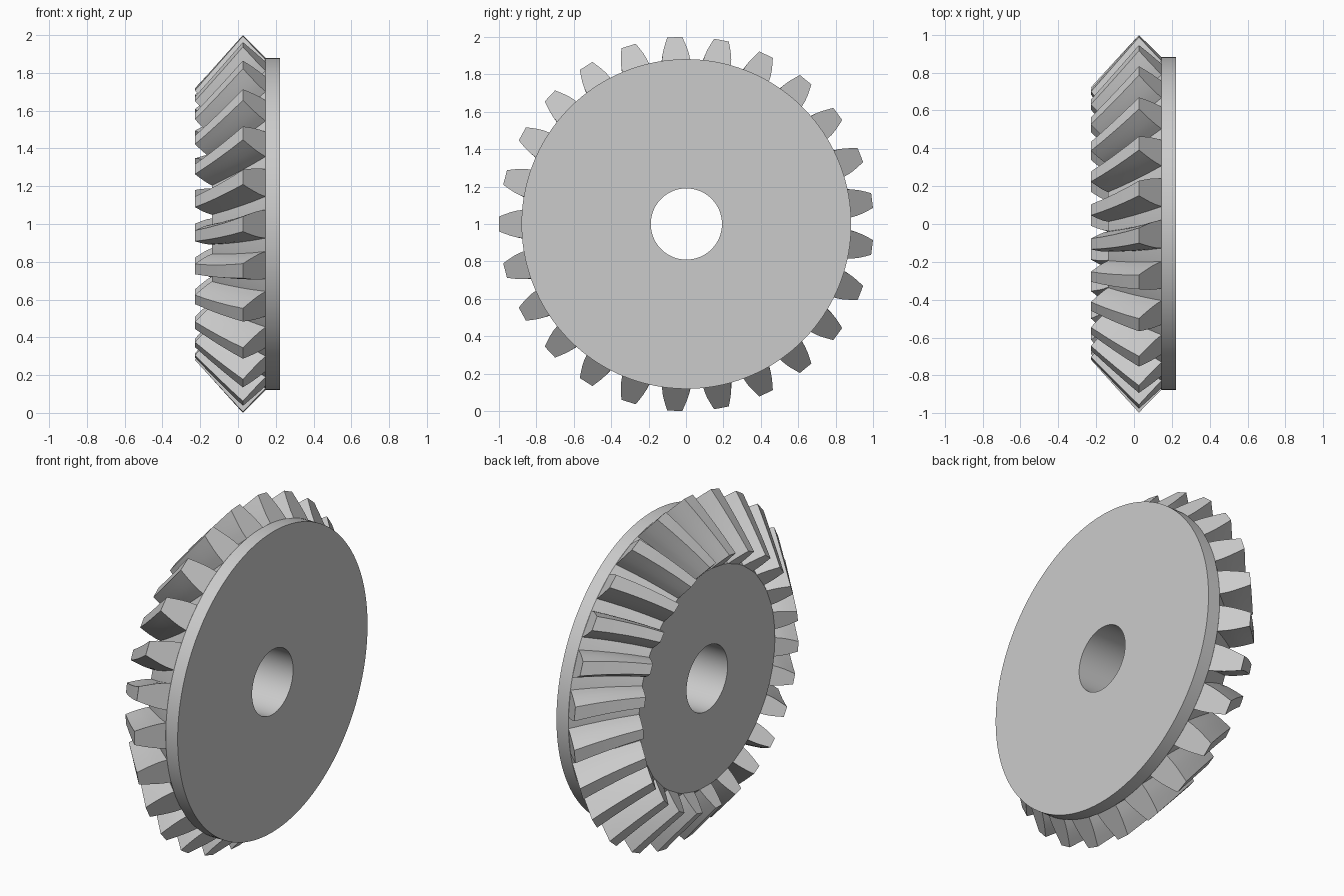
import bpy
import bmesh
from math import sin, cos, pi, radians
from mathutils import Vector

if "Cube" in bpy.data.objects:
    bpy.data.objects.remove(bpy.data.objects["Cube"], do_unlink=True)

TEETH = 25
SEGMENTS = 150
TWIST = radians(5)
CENTRE = Vector((0, 0.002, 1))

steel = bpy.data.materials.new("light grey steel")
steel.use_nodes = True
grey = (0.6, 0.6, 0.6, 1)
steel.diffuse_color = grey
steel.node_tree.nodes["Principled BSDF"].inputs["Base Color"].default_value = grey


def polar(x, r, angle):
    """Point at radius r about the gear axis, which runs along x."""
    return CENTRE + Vector((x, r * cos(angle), r * sin(angle)))


def finish(bm, name):
    bmesh.ops.recalc_face_normals(bm, faces=bm.faces)
    mesh = bpy.data.meshes.new(name)
    bm.to_mesh(mesh)
    bm.free()
    mesh.materials.append(steel)
    obj = bpy.data.objects.new(name, mesh)
    bpy.context.collection.objects.link(obj)
    bpy.ops.object.select_all(action="DESELECT")
    obj.select_set(True)
    bpy.context.view_layer.objects.active = obj
    bpy.ops.object.shade_smooth_by_angle(angle=radians(25))
    return obj


def bridge(bm, a, b):
    for i in range(len(a)):
        j = (i + 1) % len(a)
        bm.faces.new((a[i], a[j], b[j], b[i]))


# Gear body: back plate, root cone, flat hub face and bore, turned about x
profile = [(0.223, 0.19), (0.223, 0.88), (0.146, 0.88), (-0.138, 0.63), (-0.138, 0.19)]
bm = bmesh.new()
rings = [[bm.verts.new(polar(x, r, 2 * pi * i / SEGMENTS)) for i in range(SEGMENTS)]
         for x, r in profile]
for k, ring in enumerate(rings):
    bridge(bm, ring, rings[(k + 1) % len(rings)])
finish(bm, "gear_body")

# Teeth: bulging section (height, half width) tapering and twisting inwards
flank = [(-0.08, 0.077), (0, 0.075), (0.25, 0.071), (0.5, 0.063), (0.75, 0.052), (1, 0.040)]
section = [(h, w) for h, w in flank] + [(h, -w) for h, w in reversed(flank)]
outer_root, outer_tip = Vector((0.146, 0.88)), Vector((0.026, 1.0))
inner_root, inner_tip = Vector((-0.138, 0.63)), Vector((-0.228, 0.72))
STEPS = 4

bm = bmesh.new()
for n in range(TEETH):
    loops = []
    for s in range(STEPS + 1):
        t = s / STEPS
        root = outer_root.lerp(inner_root, t)
        tip = outer_tip.lerp(inner_tip, t)
        loop = []
        for h, w in section:
            x, r = root.lerp(tip, h)
            spread = w / outer_root.lerp(outer_tip, h).y
            loop.append(bm.verts.new(polar(x, r, pi + 2 * pi * n / TEETH + TWIST * t + spread)))
        loops.append(loop)
    for a, b in zip(loops, loops[1:]):
        bridge(bm, a, b)
    bm.faces.new(loops[0])
    bm.faces.new(loops[-1])
finish(bm, "gear_teeth")
